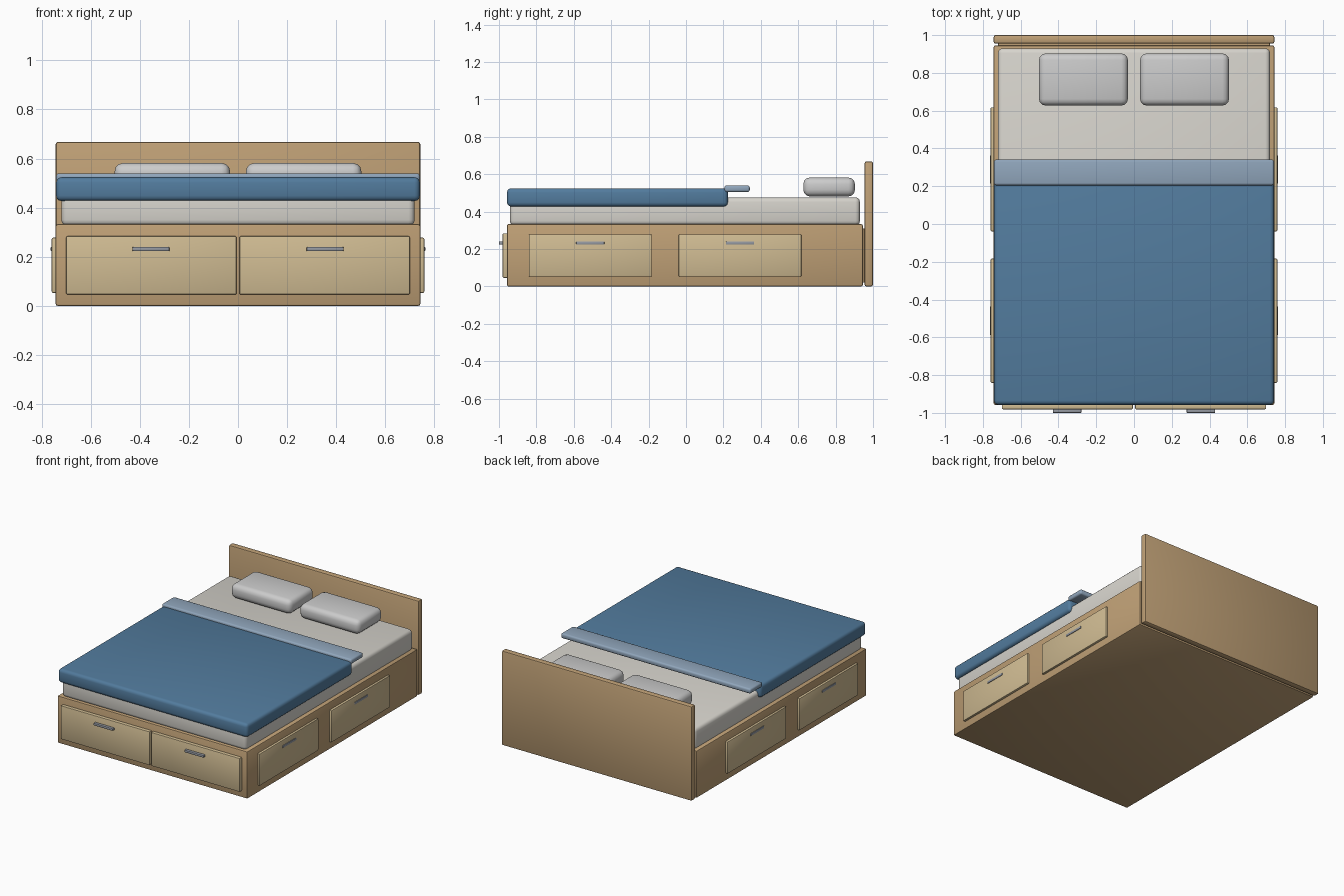
import bpy

if "Cube" in bpy.data.objects:
    bpy.data.objects.remove(bpy.data.objects["Cube"])


def material(name, rgb):
    m = bpy.data.materials.new(name)
    m.diffuse_color = (*rgb, 1)
    m.use_nodes = True
    m.node_tree.nodes["Principled BSDF"].inputs["Base Color"].default_value = m.diffuse_color
    return m


WOOD = material("wood", (0.52, 0.35, 0.18))
PANEL = material("light_wood", (0.63, 0.50, 0.29))
SHEET = material("sheet", (0.68, 0.66, 0.61))
BLUE = material("blue_fabric", (0.085, 0.20, 0.34))
PALE = material("pale_blue_fabric", (0.28, 0.38, 0.50))
METAL = material("metal", (0.30, 0.32, 0.36))


def block(name, x, y, z, bevel, segments=2, mat=None):
    """Bevelled box from (min, max) ranges on each axis."""
    centre = [(r[0] + r[1]) / 2 for r in (x, y, z)]
    bpy.ops.mesh.primitive_cube_add(size=1, location=centre)
    ob = bpy.context.object
    ob.name = name
    ob.scale = [r[1] - r[0] for r in (x, y, z)]
    bpy.ops.object.transform_apply(location=False, rotation=False, scale=True)
    mod = ob.modifiers.new("bevel", 'BEVEL')
    mod.width = bevel
    mod.segments = segments
    bpy.ops.object.modifier_apply(modifier=mod.name)
    bpy.ops.object.shade_smooth_by_angle()
    if mat:
        ob.data.materials.append(mat)
    return ob


def span(centre, size):
    return (centre - size / 2, centre + size / 2)


def x_span(side, near, far):
    return tuple(sorted((side * near, side * far)))


# Frame and headboard
block("bed_base", (-0.743, 0.743), (-0.957, 0.945), (0, 0.333), 0.008, 2, WOOD)
block("headboard", (-0.743, 0.743), (0.955, 1.0), (0, 0.668), 0.01, 2, WOOD)
block("headboard_joint", (-0.72, 0.72), (0.93, 0.965), (0.02, 0.31), 0.002, 1, WOOD)

# Bedding
block("mattress", (-0.72, 0.72), (-0.942, 0.93), (0.325, 0.476), 0.025, 3, SHEET)
block("duvet", (-0.741, 0.741), (-0.957, 0.224), (0.427, 0.524), 0.022, 3, BLUE)
block("duvet_fold", (-0.741, 0.741), (0.205, 0.341), (0.504, 0.54), 0.012, 3, PALE)

for side, label in ((-1, "left"), (1, "right")):
    block(f"{label}_pillow", x_span(side, 0.032, 0.503), (0.627, 0.903),
          (0.481, 0.582), 0.035, 3)

    # Foot-end drawers
    block(f"{label}_front_drawer", x_span(side, 0.006, 0.70), (-0.981, -0.95),
          (0.046, 0.284), 0.006, 2, PANEL)
    block(f"{label}_front_handle", x_span(side, 0.279, 0.43), (-1.0, -0.978),
          (0.223, 0.24), 0.004, 2, METAL)

    # Side drawers
    for y, place in ((-0.512, "foot"), (0.289, "head")):
        block(f"{label}_{place}_drawer", x_span(side, 0.735, 0.759), span(y, 0.657),
              (0.052, 0.278), 0.006, 2, PANEL)
        block(f"{label}_{place}_handle", x_span(side, 0.75, 0.763), span(y, 0.15),
              (0.223, 0.24), 0.003, 2, METAL)
